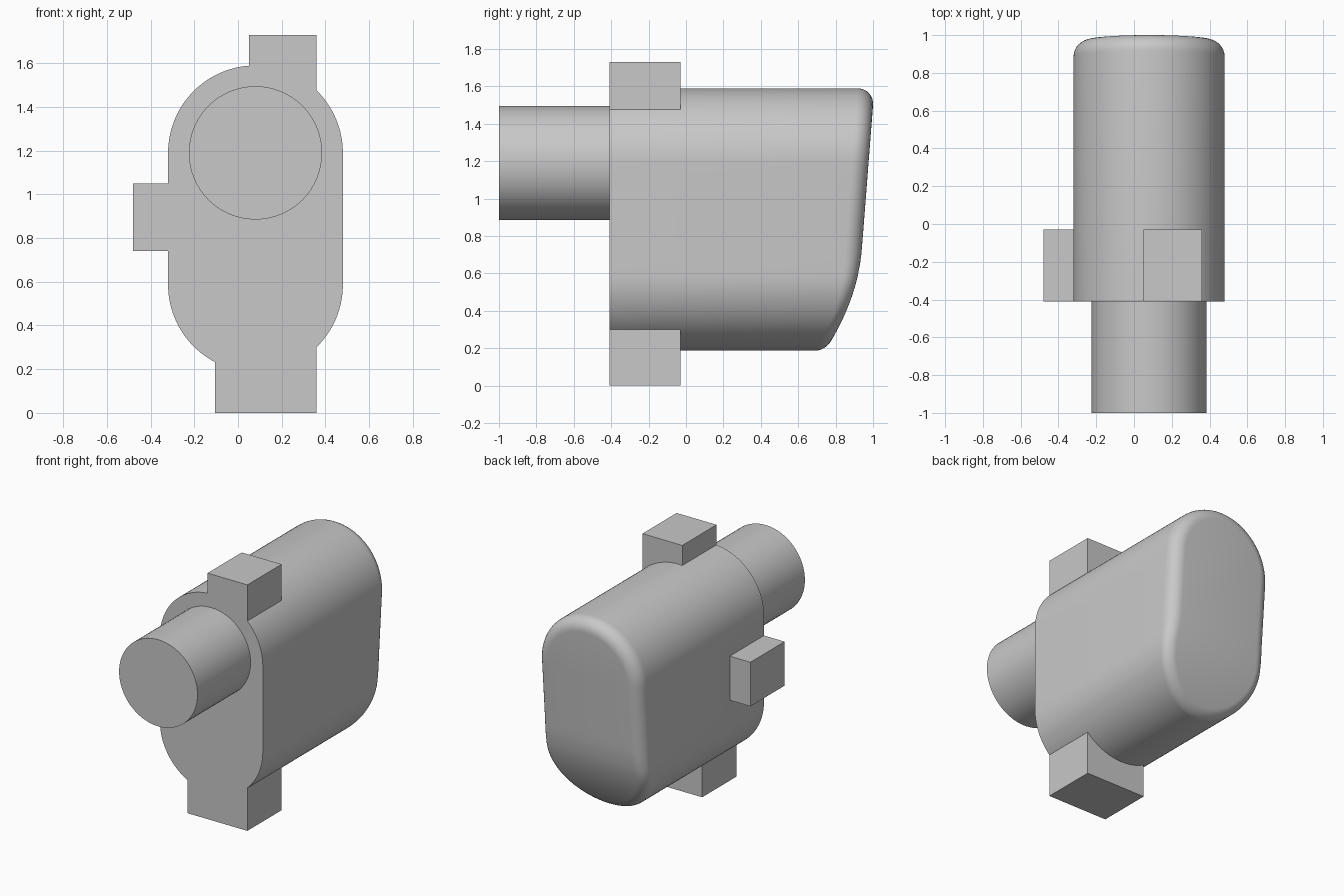
import bpy, bmesh
from math import pi, sin, cos

cube = bpy.data.objects.get("Cube")
if cube:
    bpy.data.objects.remove(cube, do_unlink=True)

CX, LOW, HIGH = 0.08, 0.587, 1.19      # centre line and the two arc centres
RADIUS, FRONT = 0.4, -0.41
ARC, STRAIGHT, FILLET = 28, 10, 8      # subdivisions

grey = bpy.data.materials.new("plain grey")
grey.use_nodes = True
grey.diffuse_color = (0.58, 0.58, 0.58, 1)
grey.node_tree.nodes["Principled BSDF"].inputs["Base Color"].default_value = grey.diffuse_color


def make_object(name, bm):
    bmesh.ops.recalc_face_normals(bm, faces=bm.faces)
    mesh = bpy.data.meshes.new(name)
    bm.to_mesh(mesh)
    bm.free()
    mesh.materials.append(grey)
    obj = bpy.data.objects.new(name, mesh)
    bpy.context.collection.objects.link(obj)
    return obj


def select(obj):
    bpy.ops.object.select_all(action='DESELECT')
    obj.select_set(True)
    bpy.context.view_layer.objects.active = obj


def box(name, x0, x1, z0, z1):
    bm = bmesh.new()
    bmesh.ops.create_cube(bm, size=1)
    y0, y1 = FRONT, -0.03
    for v in bm.verts:
        v.co.x = x1 if v.co.x > 0 else x0
        v.co.y = y1 if v.co.y > 0 else y0
        v.co.z = z1 if v.co.z > 0 else z0
    return make_object(name, bm)


def cylinder(name, radius, z, y0, y1):
    bm = bmesh.new()
    bmesh.ops.create_cone(bm, cap_ends=True, segments=64, radius1=radius,
                          radius2=radius, depth=y1 - y0)
    for v in bm.verts:
        x, y, h = v.co
        v.co = (CX + x, (y0 + y1) / 2 + h, z + y)
    return make_object(name, bm)


def back_y(z):
    """Rear surface: slanted plane that curls forward near the bottom."""
    drop = max(0, 0.73 - z)
    return 0.94 + 0.078 * (z - 0.73) - 0.524 * drop ** 2


def build_body():
    # Half outline from bottom pole to top pole as (normal x, normal z, centre z)
    half = [(sin(a), -cos(a), LOW) for a in (pi / 2 * i / ARC for i in range(ARC + 1))]
    half += [(1, 0, LOW + (HIGH - LOW) * i / STRAIGHT) for i in range(1, STRAIGHT)]
    half += [(cos(a), sin(a), HIGH) for a in (pi / 2 * i / ARC for i in range(ARC + 1))]
    last = len(half) - 1
    outline = half + [(-nx, nz, c) for nx, nz, c in reversed(half[1:-1])]
    count = len(outline)
    bm = bmesh.new()
    rings = [[bm.verts.new((CX + nx * RADIUS, FRONT, c + nz * RADIUS)) for nx, nz, c in outline]]
    # Rounded rear rim, tighter towards the bottom
    for k in range(FILLET + 1):
        t = pi / 2 * k / FILLET
        ring = []
        for nx, nz, c in outline:
            setback = 0.05 + 0.04 * min(1, max(0, (c + nz * RADIUS - 0.187) / 0.55))
            r = RADIUS - setback * (1 - cos(t))
            z = c + nz * r
            ring.append(bm.verts.new((CX + nx * r, back_y(z) - setback * (1 - sin(t)), z)))
        rings.append(ring)
    for a, b in zip(rings, rings[1:]):
        for i in range(count):
            j = (i + 1) % count
            bm.faces.new((a[i], a[j], b[j], b[i]))
    bm.faces.new(rings[0])
    # Rear face in level strips from side to side
    end = rings[-1]
    for i in range(last):
        ids = [i, i + 1, (2 * last - i - 1) % count, (2 * last - i) % count]
        bm.faces.new([end[n] for n in dict.fromkeys(ids)])
    return make_object("body", bm)


def drill(obj, radius, z, y0, y1):
    cutter = cylinder("bore_cutter", radius, z, y0, y1)
    cutter.hide_render = True
    mod = obj.modifiers.new("bore", 'BOOLEAN')
    mod.operation = 'DIFFERENCE'
    mod.solver = 'EXACT'
    mod.object = cutter
    select(obj)
    bpy.ops.object.modifier_apply(modifier=mod.name)
    bpy.data.objects.remove(cutter, do_unlink=True)


# Rounded body with two blind bores
body = build_body()
for z in (LOW, HIGH):
    drill(body, 0.195, z, -0.6, 0.5)

# Hollow barrel on the front
barrel = cylinder("barrel", 0.305, HIGH, -1, FRONT)
drill(barrel, 0.195, HIGH, -1.2, 0)

for obj in (body, barrel):
    select(obj)
    bpy.ops.object.shade_smooth_by_angle(angle=pi / 6)

# Square lugs around the front rim
box("top_lug", 0.05, 0.36, 1.45, 1.73)
box("bottom_lug", -0.105, 0.36, 0, 0.32)
box("side_lug", -0.48, -0.3, 0.74, 1.05)
